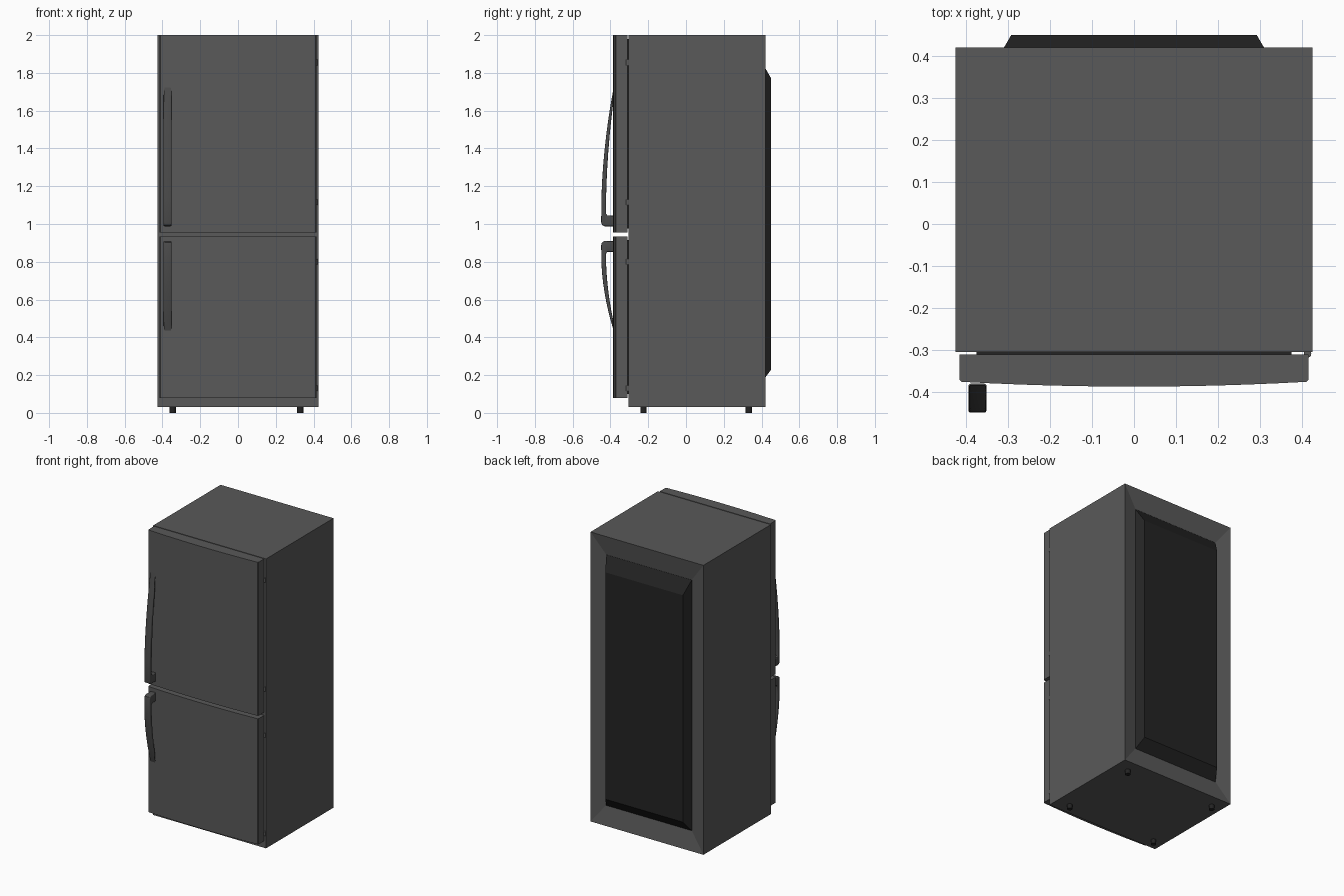
import bpy, bmesh, math
from mathutils import Vector

if "Cube" in bpy.data.objects:
    bpy.data.objects.remove(bpy.data.objects["Cube"])


def material(name, value):
    m = bpy.data.materials.new(name)
    m.diffuse_color = (value, value, value, 1)
    m.use_nodes = True
    m.node_tree.nodes["Principled BSDF"].inputs["Base Color"].default_value = m.diffuse_color
    return m


BODY = material("dark grey enamel", 0.10)
HANDLE = material("handle grey", 0.07)
BLACK = material("black plastic", 0.017)


def finish(name, bm, mat, smooth=False):
    bmesh.ops.recalc_face_normals(bm, faces=bm.faces[:])
    me = bpy.data.meshes.new(name)
    bm.to_mesh(me)
    bm.free()
    me.materials.append(mat)
    ob = bpy.data.objects.new(name, me)
    bpy.context.collection.objects.link(ob)
    if smooth:
        bpy.context.view_layer.objects.active = ob
        ob.select_set(True)
        bpy.ops.object.shade_smooth_by_angle(angle=math.radians(35))
        ob.select_set(False)
    return ob


def prism(points, offset):
    """Close a loop of 3D points and extrude it along offset."""
    bm = bmesh.new()
    face = bm.faces.new([bm.verts.new(p) for p in points])
    ext = bmesh.ops.extrude_face_region(bm, geom=[face])
    moved = [v for v in ext["geom"] if isinstance(v, bmesh.types.BMVert)]
    bmesh.ops.translate(bm, verts=moved, vec=Vector(offset))
    return bm


def box(x0, x1, y0, y1, z0, z1):
    return prism([(x0, y0, z0), (x1, y0, z0), (x1, y1, z0), (x0, y1, z0)],
                 (0, 0, z1 - z0))


def cylinder(name, x, y, z0, z1, r, mat, sides=12):
    pts = [(x + r * math.cos(2 * math.pi * i / sides),
            y + r * math.sin(2 * math.pi * i / sides), z0) for i in range(sides)]
    return finish(name, prism(pts, (0, 0, z1 - z0)), mat, True)


# cabinet, with the back face sloping inwards like a picture frame
bm = box(-0.425, 0.425, -0.305, 0.42, 0.03, 2.0)
bmesh.ops.recalc_face_normals(bm, faces=bm.faces[:])
back = max(bm.faces, key=lambda f: f.calc_center_median().y)
bmesh.ops.inset_region(bm, faces=[back], thickness=0.1)
for v in back.verts:
    v.co.x = math.copysign(0.322, v.co.x)
    v.co.y = 0.398
    v.co.z = 1.865 if v.co.z > 1 else 0.16
finish("cabinet", bm, BODY)

# raised black cover on the back, sides sloping
bm = box(-0.322, 0.322, 0.398, 0.45, 0.158, 1.864)
for v in bm.verts:
    if v.co.y > 0.42:
        v.co.x = math.copysign(0.292, v.co.x)
        v.co.z = 1.772 if v.co.z > 1 else 0.228
finish("back_cover", bm, BLACK)


# doors with a gently bowed front and eased vertical edges
def door(name, z0, z1):
    n = 12
    pts = [(0.415, -0.311, z0), (-0.415, -0.311, z0), (-0.415, -0.371, z0)]
    for i in range(n + 1):
        x = -0.411 + 0.822 * i / n
        pts.append((x, -0.387 + 0.0115 * (x / 0.411) ** 2, z0))
    pts.append((0.415, -0.371, z0))
    finish(name, prism(pts, (0, 0, z1 - z0)), BODY, True)
    # dark seal between door and cabinet
    finish(name + "_seal", box(-0.375, 0.375, -0.313, -0.303, z0 + 0.02, z1 - 0.02), BLACK)
    # hinge pins on the right edge
    for z in (z0 + 0.05, z1 - 0.145 if z1 > 1.5 else z1 - 0.135):
        z = z if z0 < 0.5 else z + 0.11 * (z < 1.5)
        cylinder(name + "_hinge", 0.413, -0.309, z - 0.015, z + 0.015, 0.009, BODY)


door("upper_door", 0.955, 2.0)
door("lower_door", 0.08, 0.935)


# bowed handles: side profile as (y, distance along handle from the foot)
def handle(name, z_foot, direction, length):
    # fractions for the curved bar, fixed sizes for the foot
    outer = [(-0.38, 0), (-0.432, 0), (-0.445, 0.008), (-0.449, 0.022)]
    inner = [(-0.38, 0.057), (-0.416, 0.057), (-0.423, 0.066)]
    steps = 8
    for i in range(1, steps + 1):
        t = i / steps
        s = 0.07 + (length - 0.07) * t
        outer.append((-0.449 + 0.066 * t ** 1.9, s))
        if i < steps:
            inner.append((-0.424 + 0.048 * t ** 1.9, s - 0.012 * t))
    prof = outer + inner[::-1]
    pts = [(-0.394, y, z_foot + direction * s) for y, s in prof]
    bm = prism(pts, (0.043, 0, 0))
    # round the long edges of the two flat sides
    edges = [e for e in bm.edges if abs(e.verts[0].co.x - e.verts[1].co.x) < 1e-5]
    bmesh.ops.bevel(bm, geom=edges, offset=0.008, segments=3, profile=0.5,
                    affect="EDGES", clamp_overlap=True)
    finish(name, bm, HANDLE, True)


handle("upper_handle", 0.988, 1, 0.735)
handle("lower_handle", 0.91, -1, 0.475)

# feet
for x in (-0.346, 0.329):
    for y in (-0.225, 0.333):
        cylinder("foot", x, y, 0.0, 0.035, 0.017, BLACK)
